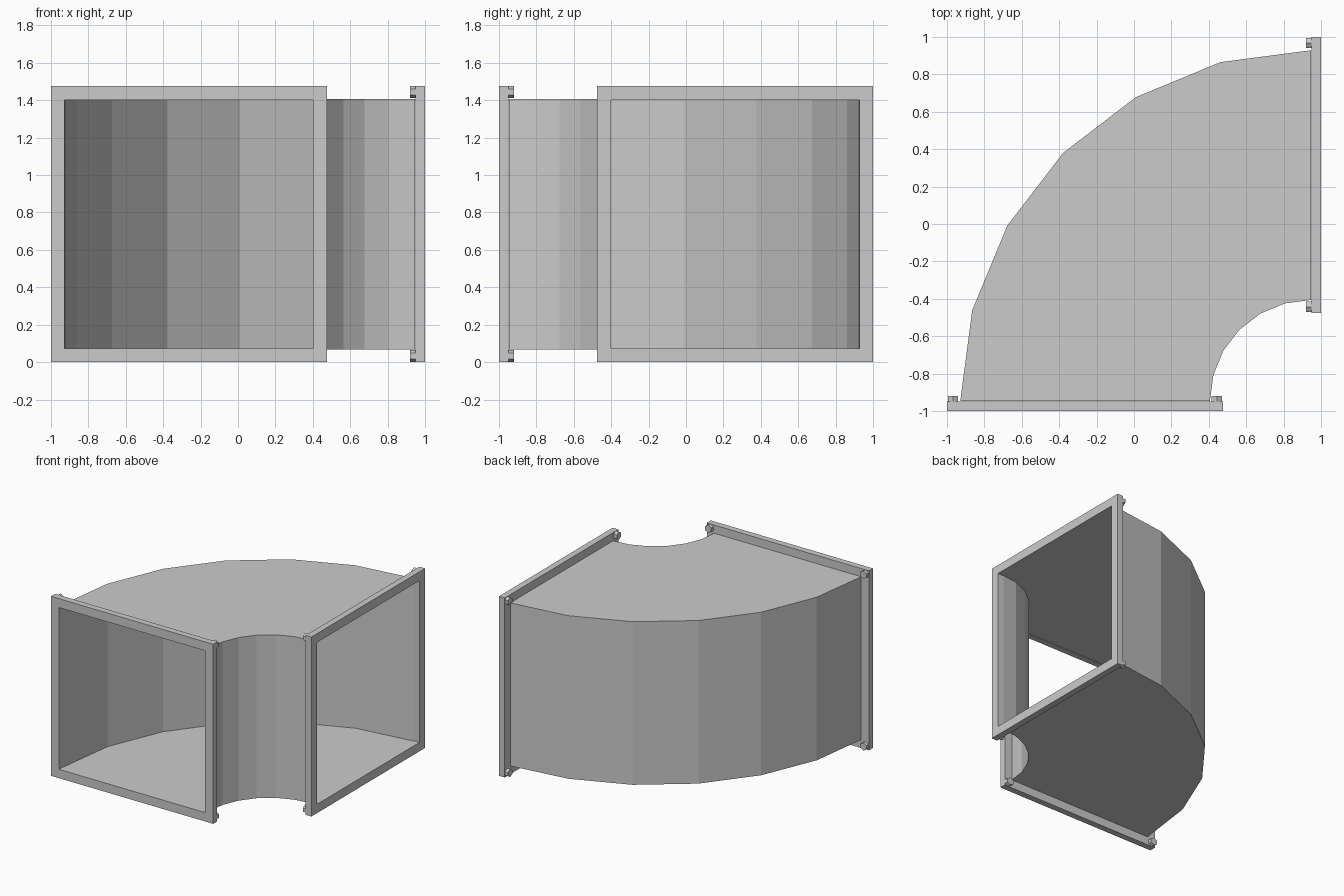
import bpy, bmesh
from math import sin, cos, radians
from mathutils import Matrix

if "Cube" in bpy.data.objects:
    bpy.data.objects.remove(bpy.data.objects["Cube"])

W = 1.475          # flange outer size
B = 0.07           # flange bar width
T = 0.052          # flange depth
# reflection over the line y = -x carries the front end to the right end
SWAP = Matrix(((0, -1, 0, 0), (-1, 0, 0, 0), (0, 0, 1, 0), (0, 0, 0, 1)))


def finish(bm, name, mat=Matrix()):
    bmesh.ops.transform(bm, matrix=mat, verts=bm.verts)
    bmesh.ops.recalc_face_normals(bm, faces=bm.faces)
    mesh = bpy.data.meshes.new(name)
    bm.to_mesh(mesh)
    bm.free()
    ob = bpy.data.objects.new(name, mesh)
    bpy.context.collection.objects.link(ob)
    return ob


def bridge_rings(bm, rings, closed):
    n = len(rings)
    for i in range(n if closed else n - 1):
        a, b = rings[i], rings[(i + 1) % n]
        for j in range(4):
            k = (j + 1) % 4
            bm.faces.new((a[j], a[k], b[k], b[j]))


# curved sheet-metal duct: rectangle swept through 90 degrees
bm = bmesh.new()
rings = []
for i in range(7):
    a = radians(15 * i)
    rings.append([bm.verts.new((0.947 - r * cos(a), -0.947 + r * sin(a), z))
                  for r, z in ((0.541, 0.068), (1.876, 0.068), (1.876, 1.408), (0.541, 1.408))])
bridge_rings(bm, rings, False)
duct = finish(bm, "duct_elbow")
mod = duct.modifiers.new("sheet_thickness", 'SOLIDIFY')
mod.thickness = 0.005
mod.offset = -1


def square_ring(bm, inset, y):
    lo, hi = inset, W - inset
    return [bm.verts.new((-1 + x, y, z)) for x, z in ((lo, lo), (hi, lo), (hi, hi), (lo, hi))]


for side, mat in (("front", Matrix()), ("right", SWAP)):
    # square flange frame
    bm = bmesh.new()
    loops = [square_ring(bm, d, y) for d, y in
             ((0, -1), (0, -1 + T), (B + 0.003, -1 + T), (B + 0.003, -1))]
    bridge_rings(bm, loops, True)
    finish(bm, side + "_flange", mat)

    # hexagonal corner nuts behind the flange
    bm = bmesh.new()
    for x in (0.032, W - 0.032):
        for z in (0.032, W - 0.032):
            place = Matrix.Translation((-1 + x, -0.935, z)) @ Matrix.Rotation(radians(90), 4, 'X')
            bmesh.ops.create_cone(bm, cap_ends=True, segments=6, radius1=0.032,
                                  radius2=0.032, depth=0.03, matrix=place)
    finish(bm, side + "_corner_nuts", mat)
